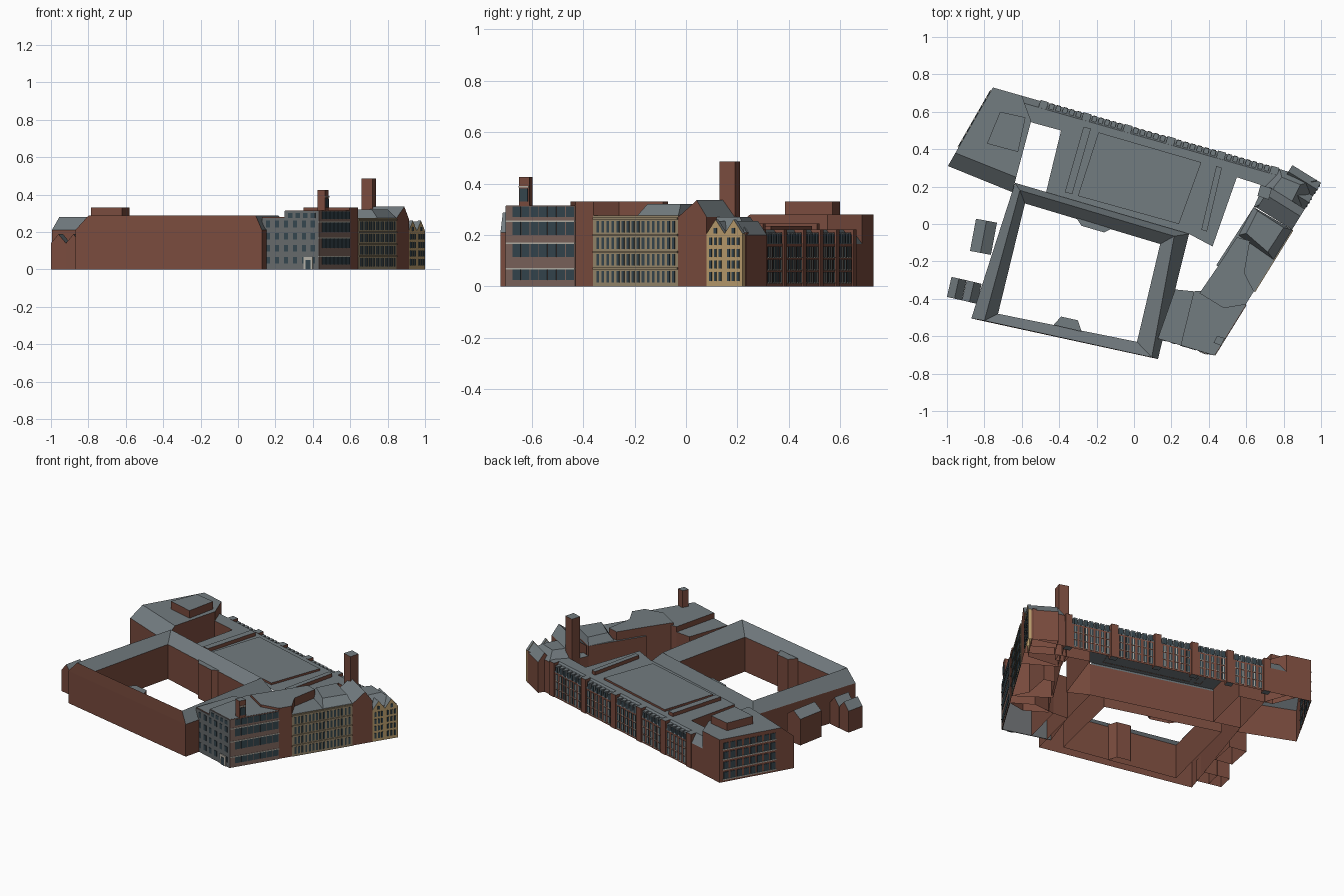
import bpy, bmesh
from mathutils import Vector

if "Cube" in bpy.data.objects:
    bpy.data.objects.remove(bpy.data.objects["Cube"])


def material(name, rgb):
    m = bpy.data.materials.new(name)
    m.diffuse_color = (*rgb, 1)
    m.use_nodes = True
    m.node_tree.nodes["Principled BSDF"].inputs["Base Color"].default_value = m.diffuse_color
    return m


BRICK = material("brick", (0.19, 0.07, 0.047))
SLATE = material("slate", (0.17, 0.20, 0.215))
GLASS = material("glass", (0.035, 0.06, 0.075))
STONE = material("stone", (0.30, 0.235, 0.145))
YELLOW = material("yellow_stone", (0.48, 0.33, 0.15))
GREY = material("grey_stone", (0.13, 0.14, 0.145))
TAUPE = material("taupe_brick", (0.20, 0.125, 0.105))
TRIM = material("pale_trim", (0.45, 0.43, 0.38))


def finish(name, bm, wall, roof):
    """Walls take the first material, sloped and flat faces the second."""
    bmesh.ops.recalc_face_normals(bm, faces=bm.faces)
    for f in bm.faces:
        f.normal_update()
        f.material_index = 1 if abs(f.normal.z) > 0.12 else 0
    me = bpy.data.meshes.new(name)
    bm.to_mesh(me)
    bm.free()
    me.materials.append(wall)
    me.materials.append(roof)
    ob = bpy.data.objects.new(name, me)
    bpy.context.collection.objects.link(ob)
    return ob


def at(pts, z):
    return [(p[0], p[1], z) for p in pts]


def loft(name, layers, wall=BRICK, roof=SLATE, cap=True, skip=()):
    """Stack of outlines joined by faces; skip lists sides left open."""
    bm = bmesh.new()
    rows = [[bm.verts.new(p) for p in layer] for layer in layers]
    n = len(rows[0])
    for lo, hi in zip(rows, rows[1:]):
        for i in range(n):
            if i not in skip:
                j = (i + 1) % n
                bm.faces.new((lo[i], lo[j], hi[j], hi[i]))
    if cap:
        bm.faces.new(rows[-1])
    return finish(name, bm, wall, roof)


def block(name, pts, z, z0=0, skip=()):
    return loft(name, [at(pts, z0), at(pts, z)], skip=skip)


def frame(a, b):
    a, b = Vector(a).to_2d(), Vector(b).to_2d()
    d = (b - a).normalized()
    return a, d, Vector((-d.y, d.x)), (b - a).length


def gable(name, a, b, depth, ze, zr, wall=BRICK, start=0.0, peak=0.5):
    """House with its gable end on the wall a-b."""
    o, d, n, L = frame(a, b)
    prof = [(0, 0), (0, ze), (L * peak, zr), (L, ze), (L, 0)]
    bm = bmesh.new()
    f, r = [[bm.verts.new((*(o + d * s + n * k), z)) for s, z in prof]
            for k in (start, start + depth)]
    for i in range(4):
        bm.faces.new((f[i], f[i + 1], r[i + 1], r[i]))
    bm.faces.new(f)
    bm.faces.new(r)
    return finish(name, bm, wall, SLATE)


def panels(name, a, b, specs, mat, out=0.004, inn=0.002, roof=None):
    """Boxes (s, width, z, height) laid against the wall a-b."""
    o, d, n, L = frame(a, b)
    bm = bmesh.new()
    for s, w, z, h in specs:
        q = [o + d * s - n * out, o + d * (s + w) - n * out,
             o + d * (s + w) + n * inn, o + d * s + n * inn]
        lo = [bm.verts.new((*p, z)) for p in q]
        hi = [bm.verts.new((*p, z + h)) for p in q]
        bm.faces.new(lo)
        bm.faces.new(hi)
        for i in range(4):
            j = (i + 1) % 4
            bm.faces.new((lo[i], lo[j], hi[j], hi[i]))
    return finish(name, bm, mat, roof or mat)


def grid(s0, s1, cols, rows, fill=0.6):
    p = (s1 - s0) / cols
    return [(s0 + p * (i + (1 - fill) / 2), p * fill, z, h)
            for i in range(cols) for z, h in rows]


def S(y):
    """Point on the right-hand street line."""
    return (0.43 + (y + 0.70) * 0.57 / 0.92, y)


# Courtyard ring: outer eaves, ridge, inner eaves
outer = [(-0.636, 0.22, 0.21), (-0.87, -0.505, 0.21), (0.128, -0.722, 0.21), (0.294, -0.053, 0.21)]
ridge = at([(-0.61, 0.18), (-0.80, -0.517), (0.095, -0.713), (0.215, -0.065)], 0.287)
inner = [(-0.583, 0.11), (-0.727, -0.48), (0.016, -0.63), (0.14, -0.107)]
loft("courtyard_ring", [at(outer, 0), outer, ridge, at(inner, 0.225), at(inner, 0)], cap=False)
block("courtyard_front_bay", [(-0.43, -0.54), (-0.28, -0.575), (-0.30, -0.515), (-0.39, -0.495)], 0.24)
block("courtyard_back_bay", [(-0.31, 0.035), (-0.28, -0.01), (-0.16, -0.045), (-0.12, -0.025)], 0.23)

# Small houses on the left side
gable("left_house", (-0.877, -0.144), (-0.765, -0.165), 0.175, 0.17, 0.21)
for i, (a, b) in enumerate([((-1, -0.39), (-0.92, -0.408)), ((-0.92, -0.408), (-0.84, -0.427))]):
    gable(f"left_cottage_{i}", a, b, 0.11, 0.14, 0.188)

# Left end block with sloped front roof and penthouse
block("left_end_block", [(-0.754, 0.73), (-0.955, 0.38), (-0.63, 0.25), (-0.55, 0.55), (-0.60, 0.686)],
      0.28, skip=(1,))
slope = [(-0.955, 0.38, 0.28), (-0.995, 0.31, 0.21), (-0.65, 0.17, 0.21), (-0.63, 0.25, 0.28)]
loft("left_end_slope", [at(slope, 0), slope], skip=(3,))
block("left_penthouse", [(-0.716, 0.60), (-0.786, 0.43), (-0.62, 0.385), (-0.58, 0.57)], 0.33, 0.28)
A, B = (-0.754, 0.73), (-0.995, 0.31)
rows = [(0.02, 0.045), (0.085, 0.045), (0.15, 0.045), (0.215, 0.04)]
panels("left_end_windows", A, B, grid(0.02, 0.37, 8, rows, 0.7), GLASS)
panels("left_end_sills", A, B, [(0.02, 0.35, z - 0.006, 0.006) for z, h in rows], TRIM, 0.006)

# Long back range with mansard and central hall under one roof
a, b = (0.78, 0.293), (-0.66, 0.703)
rest = [(-0.60, 0.56), (-0.519, 0.535), (-0.39, 0.50), (-0.47, 0.17),
        (0.294, -0.053), (0.42, -0.12), (0.55, 0.25), (0.72, 0.195)]
foot = [a, b] + rest
top = [(0.77, 0.259), (-0.67, 0.669)] + rest
loft("back_range_and_hall", [at(foot, 0), at(foot, 0.165), at(top, 0.222)], skip=(5,))
piers = [(0.78 - x) / 1.44 * 1.497 for x in (0.755, 0.47, 0.20, -0.03, -0.25, -0.48)]
panels("back_piers", a, b, [(s - 0.022, 0.044, 0, 0.222) for s in piers], BRICK, 0.006, 0.035, SLATE)
rows = [(0.015, 0.04), (0.065, 0.04), (0.115, 0.04)]
win, dorm, dglass = [], [], []
for s, e in zip(piers, piers[1:]):
    n = max(3, round((e - s) / 0.045))
    win += grid(s + 0.026, e - 0.026, n, rows, 0.6)
    dorm += grid(s + 0.026, e - 0.026, n, [(0.16, 0.05)], 0.7)
    dglass += grid(s + 0.026, e - 0.026, n, [(0.167, 0.035)], 0.5)
panels("back_windows", a, b, win, GLASS, 0.002)
panels("back_window_bars", a, b, [(s + w / 2 - 0.002, 0.004, z, h) for s, w, z, h in win], TRIM, 0.003)
panels("back_sills", a, b, [(s, w, z - 0.004, 0.004) for s, w, z, h in win], TRIM, 0.004)
panels("back_dormers", a, b, dorm, SLATE, 0.0, 0.032)
panels("back_dormer_windows", a, b, dglass, GLASS, 0.002, 0)

# Raised strips on the hall roof
block("hall_roof_left", [(-0.37, 0.17), (-0.33, 0.16), (-0.23, 0.51), (-0.27, 0.52)], 0.245, 0.22)
block("hall_roof_middle", [(-0.30, 0.15), (0.24, 0.0), (0.36, 0.33), (-0.19, 0.49)], 0.235, 0.22)
block("hall_roof_right", [(0.36, -0.03), (0.39, -0.04), (0.47, 0.30), (0.44, 0.31)], 0.245, 0.22)

# Front corner building: low and tall parts
P, Q = (0.128, -0.61), (0.43, -0.70)
M = (0.25, -0.646)
block("corner_low_part", [P, M, (0.32, -0.36), (0.22, -0.35)], 0.28)
block("corner_tall_part", [M, Q, S(-0.43), (0.47, -0.35), (0.32, -0.36)], 0.315)
panels("grey_front_low", P, M, [(0, 0.127, 0, 0.275)], GREY, 0.003)
panels("grey_front_tall", M, Q, [(0, 0.188, 0, 0.313)], GREY, 0.003)
rows = [(0.03, 0.035), (0.095, 0.035), (0.16, 0.035), (0.225, 0.035)]
panels("grey_front_windows", P, Q, grid(0.01, 0.31, 6, rows, 0.45), GLASS, 0.005)
panels("grey_front_attic", M, Q, grid(0.01, 0.18, 4, [(0.275, 0.025)], 0.6), GLASS, 0.005)
panels("grey_front_door", P, Q, [(0.235, 0.05, 0, 0.065)], TRIM, 0.008)
panels("grey_front_door_leaf", P, Q, [(0.247, 0.026, 0, 0.05)], GLASS, 0.01)

# Street front with ribbon windows
E = S(-0.43)
panels("ribbon_wall", Q, E, [(0, 0.317, 0, 0.313)], TAUPE, 0.003)
rows = [(0.025, 0.04), (0.115, 0.05), (0.20, 0.05), (0.27, 0.04)]
panels("ribbon_windows", Q, E, grid(0.03, 0.315, 7, rows, 0.9), GLASS, 0.005)
panels("ribbon_lintels", Q, E, [(0.0, 0.317, z + h, 0.006) for z, h in rows[:3]], TRIM, 0.006)
tower = [(0.425, -0.635), (0.465, -0.65), (0.485, -0.61), (0.445, -0.598)]
block("corner_stair_tower", tower, 0.425, 0.3)
panels("stair_tower_window", tower[1], tower[2], [(0.005, 0.034, 0.33, 0.05)], GLASS)
panels("stair_tower_band", tower[1], tower[2], [(0, 0.044, 0.385, 0.006)], TRIM)
block("setback_storey", [(0.35, -0.37), (0.48, -0.45), S(-0.43), S(-0.36), (0.59, -0.26),
                         (0.62, -0.09), (0.55, -0.07), (0.46, -0.21)], 0.33)

# Ornate stone street range with hipped roof
C, D = S(-0.36), S(-0.03)
block("stone_range", [C, D, (0.64, 0.09), (0.44, -0.22)], 0.275)
base = [S(-0.19), D, (0.64, 0.09), (0.56, -0.06)]
hip = [(0.715, -0.15), (0.80, -0.02), (0.66, 0.07), (0.60, -0.05)]
loft("stone_range_roof", [at(base, 0.275), at(hip, 0.32)])
panels("stone_wall", C, D, [(0, 0.388, 0, 0.275)], STONE, 0.003, roof=SLATE)
rows = [(0.015, 0.045), (0.08, 0.045), (0.145, 0.045), (0.21, 0.045)]
panels("stone_windows", C, D, grid(0.01, 0.38, 16, rows, 0.5), GLASS, 0.005)
panels("stone_cornices", C, D, [(0, 0.388, z + h + 0.005, 0.008) for z, h in rows], STONE, 0.008)

# Brick gable house and twin yellow gables
gable("brick_gable_house", D, S(0.08), 0.22, 0.27, 0.335, peak=0.65)
for i, y in enumerate((0.08, 0.15)):
    u, v = S(y), S(y + 0.07)
    gable(f"yellow_gable_{i}", u, v, 0.02, 0.205, 0.26, YELLOW)
    gable(f"yellow_gable_rear_{i}", u, v, 0.16, 0.2, 0.255, BRICK, 0.02)
    rows = [(0.02, 0.035), (0.07, 0.03), (0.115, 0.03), (0.16, 0.03)]
    panels(f"yellow_windows_{i}", u, v, grid(0.008, 0.074, 3, rows, 0.5) + [(0.034, 0.014, 0.205, 0.022)], GLASS)

# Right rear block and tall chimney
rear = [(0.78, 0.293), (0.69, 0.20), (0.64, 0.09), (0.87, 0.06), (0.98, 0.235)]
peak = [(0.79, 0.25), (0.75, 0.20), (0.73, 0.13), (0.84, 0.11), (0.89, 0.21)]
loft("right_rear_block", [at(rear, 0), at(rear, 0.21), at(peak, 0.27)])
block("tall_chimney", [(0.66, 0.15), (0.72, 0.13), (0.737, 0.19), (0.677, 0.21)], 0.485)
